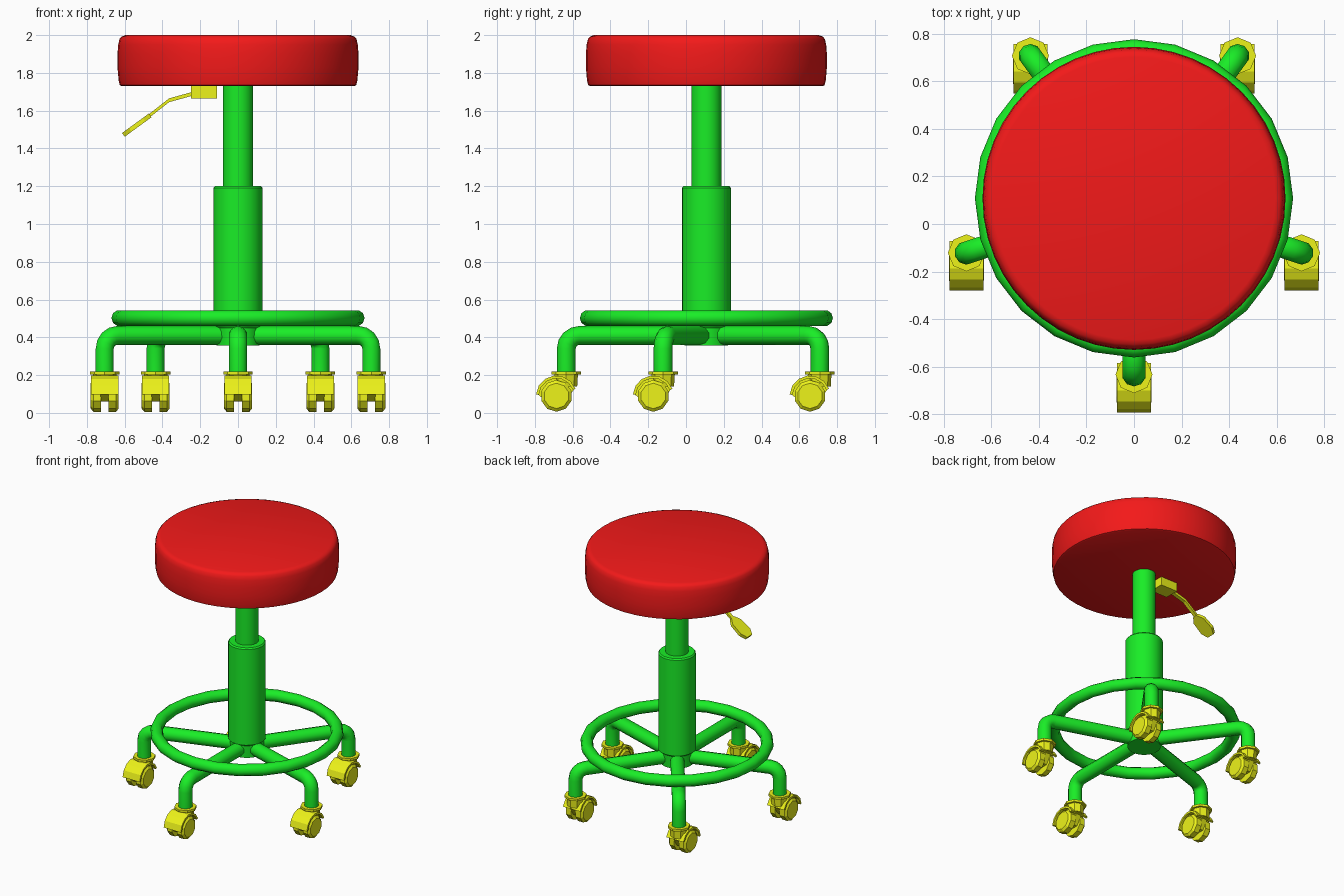
import bpy, bmesh, math
from math import cos, sin, pi, radians
from mathutils import Vector, Matrix

if "Cube" in bpy.data.objects:
    bpy.data.objects.remove(bpy.data.objects["Cube"])

CY = 0.108  # the stool axis sits slightly behind the origin


def material(name, rgb):
    m = bpy.data.materials.new(name)
    m.diffuse_color = (*rgb, 1)
    m.use_nodes = True
    m.node_tree.nodes["Principled BSDF"].inputs["Base Color"].default_value = m.diffuse_color
    return m


RED = material("red", (0.9, 0.01, 0.01))
GREEN = material("green", (0.01, 0.85, 0.02))
YELLOW = material("yellow", (0.85, 0.9, 0.01))


def finish(name, bm, mat, angle=35):
    bmesh.ops.recalc_face_normals(bm, faces=bm.faces)
    me = bpy.data.meshes.new(name)
    bm.to_mesh(me)
    bm.free()
    ob = bpy.data.objects.new(name, me)
    bpy.context.collection.objects.link(ob)
    me.materials.append(mat)
    if angle:
        bpy.ops.object.select_all(action='DESELECT')
        ob.select_set(True)
        bpy.context.view_layer.objects.active = ob
        bpy.ops.object.shade_smooth_by_angle(angle=radians(angle))
    return ob


def skin(bm, rings, closed=False):
    """Join equal vertex loops into a tube, capped unless closed."""
    loops = [[bm.verts.new(p) for p in r] for r in rings]
    n = len(loops[0])
    pairs = list(zip(loops, loops[1:])) + ([(loops[-1], loops[0])] if closed else [])
    for a, b in pairs:
        for i in range(n):
            j = (i + 1) % n
            bm.faces.new((a[i], a[j], b[j], b[i]))
    if not closed:
        bm.faces.new(loops[0][::-1])
        bm.faces.new(loops[-1])


def lathe(name, profile, n, mat, centre=(0, CY), angle=35):
    bm = bmesh.new()
    skin(bm, [[(centre[0] + r * cos(2 * pi * i / n), centre[1] + r * sin(2 * pi * i / n), z)
               for i in range(n)] for r, z in profile])
    return finish(name, bm, mat, angle)


def extrude_x(bm, outline, x0, x1):
    """Prism of a (y, z) outline along x."""
    skin(bm, [[(x, y, z) for y, z in outline] for x in (x0, x1)])


# Cushion
lathe("seat", [(0.615, 1.73), (0.626, 1.735), (0.632, 1.76), (0.638, 1.83), (0.638, 1.90),
               (0.634, 1.95), (0.627, 1.98), (0.615, 1.993), (0.595, 2.0)], 48, RED, angle=50)

# Gas column and hub
lathe("upper_column", [(0.08, 1.15), (0.08, 1.735)], 24, GREEN)
lathe("lower_column", [(0.13, 0.46), (0.13, 1.19), (0.122, 1.2)], 24, GREEN)
lathe("hub", [(0.115, 0.357), (0.118, 0.45), (0.13, 0.465)], 24, GREEN)

# Foot ring
bm = bmesh.new()
skin(bm, [[((0.627 + 0.043 * cos(b)) * cos(a), CY + (0.627 + 0.043 * cos(b)) * sin(a),
            0.502 + 0.043 * sin(b)) for b in (2 * pi * j / 10 for j in range(10))]
          for a in (2 * pi * i / 24 for i in range(24))], closed=True)
finish("foot_ring", bm, GREEN, 50)

# Leg path in (radius, z, tangent angle): straight arm, rounded elbow, drop
REACH, ARM_Z, TUBE, BEND = 0.742, 0.41, 0.05, 0.07
path = [(0.05, ARM_Z, 0)]
for k in range(5):
    t = pi / 2 * k / 4
    path.append((REACH - BEND + BEND * sin(t), ARM_Z - BEND + BEND * cos(t), t))
path.append((REACH, 0.19, pi / 2))


def make_leg(name, a):
    out, side = Vector((cos(a), sin(a), 0)), Vector((-sin(a), cos(a), 0))
    rings = []
    for r, z, t in path:
        c = Vector((0, CY, z)) + out * r
        up = out * sin(t) + Vector((0, 0, cos(t)))
        rings.append([c + TUBE * (cos(b) * up + sin(b) * side)
                      for b in (2 * pi * j / 10 for j in range(10))])
    bm = bmesh.new()
    skin(bm, rings)
    finish(name, bm, GREEN, 45)


def make_caster(name, x, y):
    wy, wz, wr = y - 0.052, 0.09, 0.084
    # flange and swivel neck
    lathe(name + "_flange", [(0.078, 0.203), (0.078, 0.22)], 8, YELLOW, (x, y), 0)
    lathe(name + "_neck", [(0.058, 0.14), (0.062, 0.205)], 8, YELLOW, (x, y), 0)
    # twin wheels with bevelled outer rims
    bm = bmesh.new()
    for s in (-1, 1):
        skin(bm, [[(x + s * dx, wy + r * cos(b), wz + r * sin(b))
                   for b in (2 * pi * (j + .5) / 10 for j in range(10))]
                  for dx, r in ((0.02, wr), (0.06, wr), (0.074, wr * 0.8))])
    finish(name + "_wheels", bm, YELLOW, 0)
    # curved hood and central web with axle
    bm = bmesh.new()
    arc = [radians(20 + 26 * k) for k in range(7)]
    outline = [(wy + r * cos(b), wz + r * sin(b))
               for r, bs in ((0.108, arc), (0.093, arc[::-1])) for b in bs]
    extrude_x(bm, outline, x - 0.072, x + 0.072)
    web = [(wy + 0.098 * cos(b), wz + 0.098 * sin(b)) for b in arc]
    web += [(wy - 0.05, wz - 0.03), (wy + 0.05, wz - 0.03)]
    extrude_x(bm, web, x - 0.021, x + 0.021)
    finish(name + "_hood", bm, YELLOW, 0)


for i in range(5):
    a = radians(-90 + 72 * i)
    make_leg(f"leg_{i + 1}", a)
    make_caster(f"caster_{i + 1}", REACH * cos(a), CY + REACH * sin(a))

# Height lever: mount box, bent rod, flat paddle
bm = bmesh.new()
bmesh.ops.create_cube(bm, size=1, matrix=Matrix.Translation((-0.18, CY, 1.7))
                      @ Matrix.Diagonal((0.14, 0.11, 0.07, 1)))
finish("lever_mount", bm, YELLOW, 0)

bm = bmesh.new()
skin(bm, [[(x, CY + dy, z + dz) for dy, dz in
           ((-0.014, -0.01), (0.014, -0.01), (0.014, 0.01), (-0.014, 0.01))]
          for x, z in ((-0.22, 1.695), (-0.365, 1.655), (-0.49, 1.557))])
finish("lever_rod", bm, YELLOW, 0)

bm = bmesh.new()
half = [(0, 0.018), (0.04, 0.05), (0.13, 0.056), (0.175, 0.03)]
shape = half + [(u, -v) for u, v in half[::-1]]
d, n = Vector((-0.81, 0, -0.59)), Vector((-0.59, 0, 0.81))
skin(bm, [[Vector((-0.465, CY + v, 1.575)) + d * u + n * h for u, v in shape]
          for h in (-0.012, 0.012)])
finish("lever_paddle", bm, YELLOW, 0)
